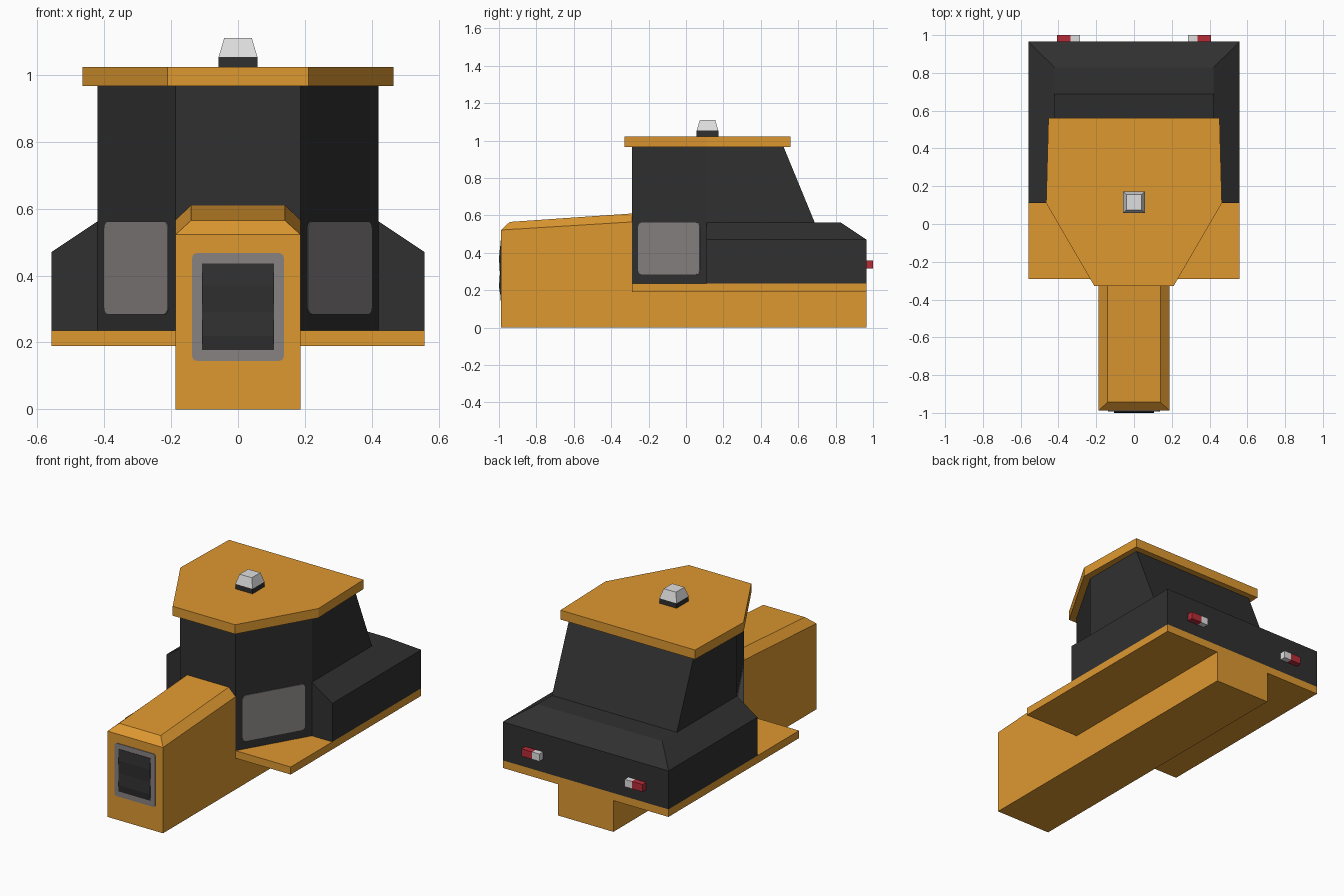
import bpy, bmesh, math
from mathutils import Vector

if "Cube" in bpy.data.objects:
    bpy.data.objects.remove(bpy.data.objects["Cube"])


def material(name, rgb):
    m = bpy.data.materials.new(name)
    m.diffuse_color = (*rgb, 1)
    m.use_nodes = True
    m.node_tree.nodes["Principled BSDF"].inputs["Base Color"].default_value = m.diffuse_color
    return m


ORANGE = material("orange paint", (0.73, 0.315, 0.03))
DARK = material("dark body", (0.03, 0.03, 0.03))
GREY = material("grey panel", (0.245, 0.225, 0.222))
LIGHT = material("light lamp", (0.74, 0.74, 0.74))
RED = material("red lamp", (0.46, 0.025, 0.038))


def mesh_object(name, verts, faces, mat):
    me = bpy.data.meshes.new(name)
    me.from_pydata([tuple(v) for v in verts], [], faces)
    bm = bmesh.new()
    bm.from_mesh(me)
    bmesh.ops.recalc_face_normals(bm, faces=bm.faces)
    bm.to_mesh(me)
    bm.free()
    me.materials.append(mat)
    ob = bpy.data.objects.new(name, me)
    bpy.context.collection.objects.link(ob)
    return ob


def loft(name, rings, mat):
    """Closed solid through rings of equal point count."""
    n = len(rings[0])
    verts = [p for r in rings for p in r]
    faces = [list(range(n)), list(range(len(verts) - n, len(verts)))]
    for k in range(len(rings) - 1):
        for i in range(n):
            j = (i + 1) % n
            faces.append([k * n + i, k * n + j, k * n + n + j, k * n + n + i])
    return mesh_object(name, verts, faces, mat)


def rect(x0, x1, y0, y1, z):
    return [(x0, y0, z), (x1, y0, z), (x1, y1, z), (x0, y1, z)]


def box(name, x0, x1, y0, y1, z0, z1, mat):
    return loft(name, [rect(x0, x1, y0, y1, z0), rect(x0, x1, y0, y1, z1)], mat)


def mirrored(points):
    """Right-side outline (front to back) completed with its left side."""
    return points + [(-p[0], *p[1:]) for p in reversed(points)]


def panel(name, centre, along, normal, w, h, r, thick, mat):
    """Thin upright plate with rounded corners."""
    c, a, nrm, up = Vector(centre), Vector(along), Vector(normal), Vector((0, 0, 1))
    pts = []
    for k, (su, sv) in enumerate([(1, 1), (-1, 1), (-1, -1), (1, -1)]):
        for s in range(4):
            t = math.pi / 2 * (k + s / 3)
            pts.append(c + a * (su * (w / 2 - r) + r * math.cos(t))
                       + up * (sv * (h / 2 - r) + r * math.sin(t)))
    return loft(name, [pts, [p + nrm * thick for p in pts]], mat)


# Chassis beam and engine hood in one solid, with chamfered hood top
W, F, C, B = 0.187, -0.988, -0.29, 0.965
side = [(F, 0), (B, 0), (B, 0.19), (C, 0.19), (C, 0.565), (F, 0.522)]
verts = [(s * W, y, z) for s in (-1, 1) for y, z in side]
verts += [(s * 0.14, y, z) for s in (-1, 1) for y, z in ((C, 0.61), (F + 0.045, 0.565))]
faces = [list(range(6)), list(range(6, 12))]
faces += [[i, i + 1, i + 7, i + 6] for i in range(3)] + [[5, 0, 6, 11]]
faces += [[3, 4, 12, 14, 10, 9], [4, 5, 13, 12], [10, 11, 15, 14],
          [5, 11, 15, 13], [12, 13, 15, 14]]
mesh_object("hood_and_chassis", verts, faces, ORANGE)

# Deck plate
box("deck_plate", -0.558, 0.558, C, B, 0.19, 0.236, ORANGE)

# Rear body with sloped sides and back
loft("rear_body", [rect(-0.558, 0.558, 0.11, B, 0.236),
                   rect(-0.558, 0.558, 0.11, B, 0.47),
                   rect(-0.42, 0.42, 0.11, 0.828, 0.562)], DARK)


# Cab with angled front corners and raked back
def cab_ring(z, back):
    return mirrored([(W, C, z), (0.42, 0.11, z), (0.42, back, z)])


loft("cab", [cab_ring(0.236, 0.688), cab_ring(0.562, 0.688), cab_ring(0.966, 0.522)], DARK)

# Roof slab
loft("roof", [mirrored([(0.21, -0.328, z), (0.465, 0.11, z), (0.453, 0.56, z)])
              for z in (0.966, 1.023)], ORANGE)

# Beacon on the roof
box("beacon_base", -0.058, 0.058, 0.057, 0.173, 1.023, 1.053, DARK)
loft("beacon_lamp", [rect(-0.058, 0.058, 0.057, 0.173, 1.053),
                     rect(-0.041, 0.041, 0.074, 0.156, 1.11)], LIGHT)

# Side panels on the angled cab faces, and tail lamps
for s, tag in ((1, "right"), (-1, "left")):
    along = Vector((s * 0.233, 0.4, 0)).normalized()
    normal = Vector((s * 0.4, -0.233, 0)).normalized()
    panel("cab_panel_" + tag, (s * 0.3025, -0.09, 0.423), along, normal,
          0.38, 0.278, 0.022, 0.004, GREY)
    x = sorted((s * 0.335, s * 0.407))
    box("tail_lamp_red_" + tag, *x, B, 1.0, 0.315, 0.36, RED)
    x = sorted((s * 0.287, s * 0.335))
    box("tail_lamp_white_" + tag, *x, B, 1.0, 0.315, 0.36, LIGHT)

# Front grille: grey frame with rippled dark insert
panel("grille_frame", (0, F, 0.306), (1, 0, 0), (0, -1, 0), 0.274, 0.322, 0.014, 0.004, GREY)
ripple = [(F, 0.436), (-0.994, 0.436), (-1.0, 0.37), (-0.995, 0.29),
          (-1.0, 0.22), (-0.994, 0.178), (F, 0.178)]
loft("grille_insert", [[(x, y, z) for y, z in ripple] for x in (-0.107, 0.107)], DARK)
